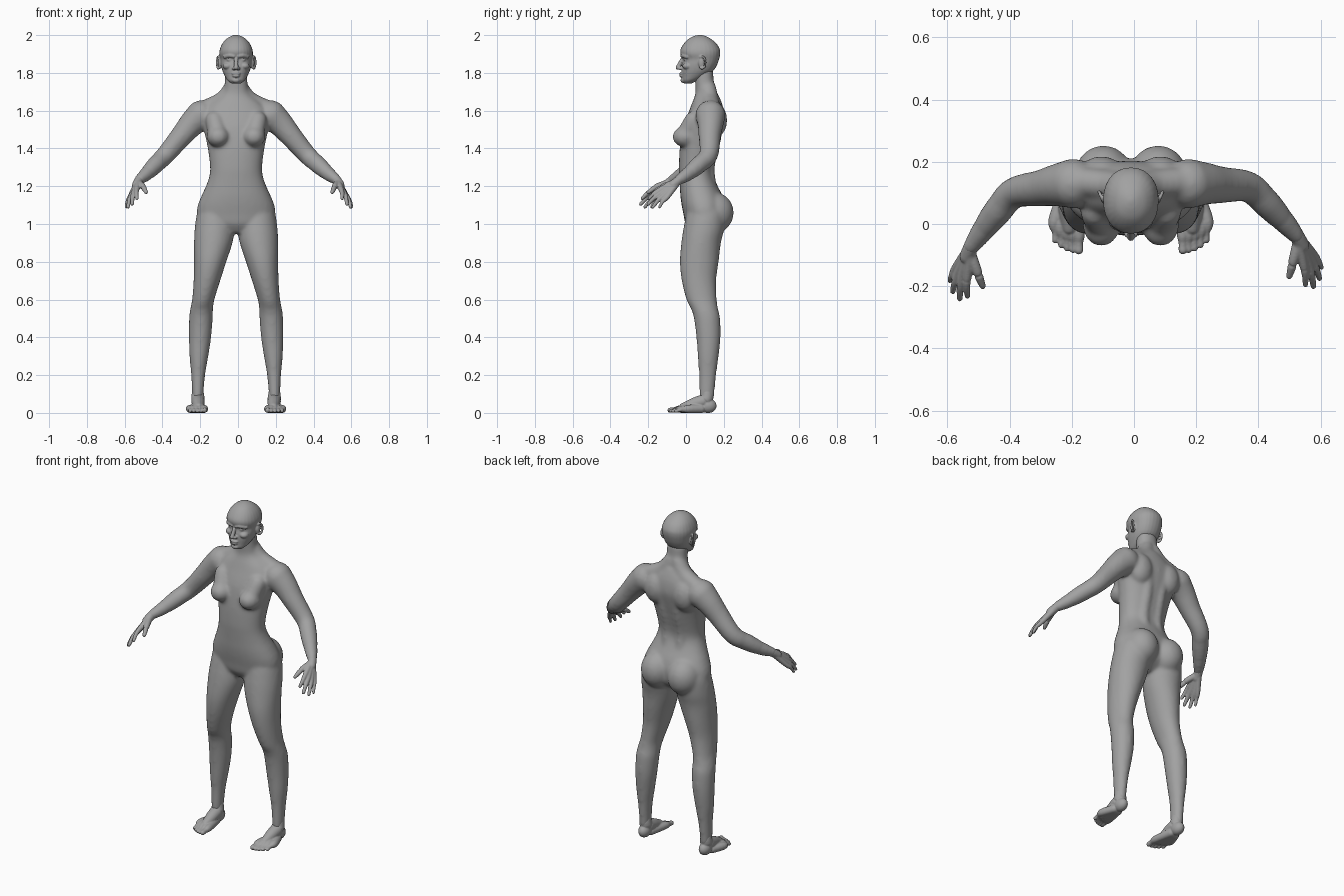
import bpy
import bmesh
from math import cos, sin, pi, radians
from mathutils import Matrix, Vector

if "Cube" in bpy.data.objects:
    bpy.data.objects.remove(bpy.data.objects["Cube"])

CENTRE = -0.01
SEGMENTS = 28

skin = bpy.data.materials.new("plain grey")
skin.use_nodes = True
GREY = (0.36, 0.36, 0.36, 1)
skin.diffuse_color = GREY
skin.node_tree.nodes["Principled BSDF"].inputs["Base Color"].default_value = GREY


def refine(rows, steps=4):
    """Smooth curve through rows of equal length."""
    rows = [Vector(row) for row in rows]
    padded = [rows[0]] + rows + [rows[-1]]
    result = []
    for a, b, c, d in zip(padded, padded[1:], padded[2:], padded[3:]):
        for k in range(steps):
            t = k / steps
            result.append(b + 0.5 * t * (c - a + t * (2 * a - 5 * b + 4 * c - d + t * (3 * (b - c) + d - a))))
    return result + [rows[-1]]


def skin_rings(bm, rings):
    """Close a stack of rings into a solid."""
    rings = [[bm.verts.new(point) for point in ring] for ring in rings]
    for low, high in zip(rings, rings[1:]):
        for i in range(len(low)):
            j = (i + 1) % len(low)
            bm.faces.new((low[i], low[j], high[j], high[i]))
    bm.faces.new(rings[0][::-1])
    bm.faces.new(rings[-1])


def loft(bm, rows, place, square=1.0):
    """Level ovals from rows of height, left, right, front and back."""
    rings = []
    for z, x0, x1, y0, y1 in refine(rows):
        ring = []
        for i in range(SEGMENTS):
            c, s = cos(2 * pi * i / SEGMENTS), sin(2 * pi * i / SEGMENTS)
            c, s = [abs(v) ** square * (1 if v > 0 else -1) for v in (c, s)]
            ring.append(place((x0 + x1 + (x1 - x0) * c) / 2, (y0 + y1 + (y1 - y0) * s) / 2, z))
        rings.append(ring)
    skin_rings(bm, rings)


def tube(bm, rows, place):
    """Round limb along rows of x, y, z and radius, with domed ends."""
    path = refine(rows)
    points = [Vector(row[:3]) for row in path]
    radii = [row[3] for row in path]
    first = (points[0] - points[1]).normalized()
    last = (points[-1] - points[-2]).normalized()
    head, tail = [], []
    for angle in (80, 50, 25):
        a = radians(angle)
        head.append((points[0] + first * radii[0] * sin(a), radii[0] * cos(a)))
        tail.insert(0, (points[-1] + last * radii[-1] * sin(a), radii[-1] * cos(a)))
    stations = head + list(zip(points, radii)) + tail
    rings = []
    for k, (point, radius) in enumerate(stations):
        along = stations[min(k + 1, len(stations) - 1)][0] - stations[max(k - 1, 0)][0]
        along.normalize()
        side = along.cross(Vector((0.3, 0.5, 0.8)) if abs(along.z) < 0.5 else Vector((1, 0.2, 0))).normalized()
        up = along.cross(side)
        rings.append([place(*(point + radius * (cos(a) * side + sin(a) * up)))
                      for a in [2 * pi * i / SEGMENTS for i in range(SEGMENTS)]])
    skin_rings(bm, rings)


def blob(bm, centre, radii, place):
    """Ellipsoid."""
    made = bmesh.ops.create_uvsphere(bm, u_segments=24, v_segments=16, radius=1)
    matrix = Matrix.Translation(centre) @ Matrix.Diagonal((*radii, 1))
    for vert in made["verts"]:
        vert.co = place(*(matrix @ vert.co))


def body_side(side):
    return lambda x, y, z: Vector((side * x + CENTRE, y, z))


def arm_side(side):
    """The left arm is swung back slightly at the shoulder."""
    pivot = Vector((0.19, 0.13, 0))
    swing = Matrix.Rotation(radians(6) if side > 0 else 0, 3, "Z")

    def place(x, y, z):
        p = swing @ (Vector((x, y, z)) - pivot) + pivot
        return Vector((side * p.x + CENTRE, p.y, p.z))
    return place


def fuse(name, bm, voxel, rounds, swell):
    """Melt overlapping solids into one smooth surface."""
    mesh = bpy.data.meshes.new(name)
    bm.to_mesh(mesh)
    bm.free()
    obj = bpy.data.objects.new(name, mesh)
    bpy.context.collection.objects.link(obj)
    remesh = obj.modifiers.new("melt", "REMESH")
    remesh.mode = "VOXEL"
    remesh.voxel_size = voxel
    relax = obj.modifiers.new("relax", "SMOOTH")
    relax.factor = 0.5
    relax.iterations = rounds
    puff = obj.modifiers.new("swell", "DISPLACE")
    puff.mid_level = 0
    puff.strength = swell
    bpy.ops.object.select_all(action="DESELECT")
    bpy.context.view_layer.objects.active = obj
    obj.select_set(True)
    for modifier in list(obj.modifiers):
        bpy.ops.object.modifier_apply(modifier=modifier.name)
    obj.data.materials.clear()
    obj.data.materials.append(skin)
    bpy.ops.object.shade_smooth()
    return obj


# Torso and neck: height, half width, front, back
middle = body_side(1)
body = bmesh.new()
torso = [(0.955, 0.07, 0.03, 0.13), (1, 0.18, 0, 0.19), (1.05, 0.205, -0.01, 0.205), (1.1, 0.2, -0.02, 0.205),
         (1.15, 0.18, -0.027, 0.19), (1.2, 0.157, -0.03, 0.165), (1.25, 0.14, -0.033, 0.145),
         (1.3, 0.135, -0.035, 0.142), (1.4, 0.147, -0.03, 0.165), (1.5, 0.168, -0.015, 0.19),
         (1.55, 0.175, 0, 0.2), (1.6, 0.165, 0.02, 0.197), (1.64, 0.13, 0.035, 0.187),
         (1.68, 0.08, 0.05, 0.17), (1.72, 0.06, 0.053, 0.148), (1.82, 0.055, 0.045, 0.14)]
loft(body, [(z, -w, w, f, b) for z, w, f, b in torso], middle, 0.9)

# Legs: height, inner, outer, front, back
leg = [(0.07, 0.18, 0.228, 0.075, 0.148), (0.1, 0.176, 0.23, 0.073, 0.148), (0.2, 0.167, 0.235, 0.072, 0.157),
       (0.3, 0.15, 0.244, 0.065, 0.17), (0.4, 0.135, 0.247, 0.058, 0.18), (0.5, 0.127, 0.246, 0.045, 0.178),
       (0.55, 0.125, 0.24, 0.03, 0.167), (0.6, 0.118, 0.23, 0.005, 0.16), (0.7, 0.087, 0.222, -0.02, 0.157),
       (0.8, 0.055, 0.22, -0.03, 0.17), (0.9, 0.022, 0.22, -0.022, 0.182), (0.98, 0.012, 0.216, -0.01, 0.2),
       (1.07, 0.02, 0.2, 0.01, 0.2), (1.12, 0.06, 0.16, 0.04, 0.15)]
arm = [(0.185, 0.13, 1.575, 0.078), (0.235, 0.125, 1.53, 0.066), (0.29, 0.115, 1.465, 0.056),
       (0.375, 0.1, 1.365, 0.047), (0.425, 0.045, 1.315, 0.044), (0.475, -0.02, 1.265, 0.035),
       (0.515, -0.075, 1.232, 0.024)]
for side in (-1, 1):
    place = body_side(side)
    loft(body, leg, place)
    tube(body, arm, arm_side(side))
    # Buttocks, shoulder blades, bust, back muscles and shoulder slope
    blob(body, (0.088, 0.15, 1.06), (0.092, 0.1, 0.105), place)
    blob(body, (0.095, 0.155, 1.55), (0.07, 0.06, 0.09), place)
    blob(body, (0.095, -0.003, 1.462), (0.057, 0.066, 0.053), place)
    tube(body, [(0.095, -0.002, 1.47, 0.048), (0.115, 0.04, 1.55, 0.045)], place)
    tube(body, [(0.045, 0.13, 1.2, 0.03), (0.045, 0.117, 1.3, 0.032),
                (0.045, 0.145, 1.42, 0.032), (0.05, 0.165, 1.52, 0.03)], place)
    tube(body, [(0.02, 0.115, 1.72, 0.042), (0.07, 0.125, 1.655, 0.045),
                (0.16, 0.135, 1.61, 0.045), (0.2, 0.13, 1.58, 0.05)], place)
fuse("body", body, 0.01, 9, 0.003)

# Head: height, half width, front, back
head = bmesh.new()
skull = [(1.745, 0.025, -0.008, 0.03), (1.76, 0.044, -0.018, 0.06), (1.78, 0.057, -0.02, 0.1),
         (1.81, 0.071, -0.022, 0.142), (1.84, 0.079, -0.02, 0.162), (1.872, 0.083, -0.014, 0.174),
         (1.9, 0.088, -0.028, 0.18), (1.925, 0.085, -0.028, 0.178), (1.955, 0.072, -0.01, 0.16),
         (1.98, 0.05, 0.015, 0.13), (1.994, 0.026, 0.043, 0.103), (2, 0.006, 0.068, 0.08)]
loft(head, [(z, -w, w, f, b) for z, w, f, b in skull], middle, 0.92)
tube(head, [(0, -0.02, 1.872, 0.009), (0, -0.043, 1.828, 0.011)], middle)
blob(head, (0, -0.022, 1.797), (0.024, 0.013, 0.006), middle)
blob(head, (0, -0.021, 1.784), (0.02, 0.013, 0.007), middle)
blob(head, (0, -0.012, 1.761), (0.022, 0.016, 0.014), middle)
for side in (-1, 1):
    place = body_side(side)
    blob(head, (0.012, -0.03, 1.824), (0.01, 0.013, 0.008), place)
    tube(head, [(0.012, -0.02, 1.888, 0.009), (0.035, -0.015, 1.892, 0.01), (0.06, 0.005, 1.885, 0.01)], place)
    blob(head, (0.034, 0.004, 1.869), (0.017, 0.016, 0.009), place)
    blob(head, (0.045, 0.008, 1.836), (0.025, 0.026, 0.018), place)
    # Ear with a raised rim
    rim = [(0.086 + 0.008 * (1 + sin(a)), 0.085 + 0.018 * sin(a), 1.855 + 0.032 * cos(a), 0.005)
           for a in [pi * k / 6 for k in range(-1, 8)]]
    tube(head, rim, place)
    blob(head, (0.085, 0.082, 1.853), (0.011, 0.016, 0.03), place)
fuse("head", head, 0.004, 3, 0.001)

# Hands: knuckle, tip and radius of each finger
fingers = [((0.525, -0.165, 1.187), (0.525, -0.232, 1.135), 0.0105),
           ((0.54, -0.165, 1.168), (0.55, -0.24, 1.105), 0.011),
           ((0.553, -0.155, 1.152), (0.572, -0.217, 1.09), 0.0105),
           ((0.563, -0.14, 1.142), (0.582, -0.183, 1.09), 0.009)]
for side, label in ((-1, "right"), (1, "left")):
    place = arm_side(side)
    hand = bmesh.new()
    wrist = (0.513, -0.072, 1.233)
    tube(hand, [(0.498, -0.052, 1.246, 0.024), (*wrist, 0.023), (0.527, -0.105, 1.207, 0.023)], place)
    for knuckle, tip, radius in fingers:
        bend = Vector(knuckle).lerp(Vector(tip), 0.5) + Vector((0.003, -0.003, 0.004))
        tube(hand, [(*Vector(wrist).lerp(Vector(knuckle), 0.2), 0.017), (*knuckle, radius + 0.003),
                    (*bend, radius), (*tip, radius * 0.75)], place)
    tube(hand, [(0.515, -0.1, 1.215, 0.018), (0.495, -0.15, 1.2, 0.015),
                (0.484, -0.18, 1.182, 0.012), (0.476, -0.2, 1.168, 0.009)], place)
    fuse(label + "_hand", hand, 0.004, 3, 0.001)

    # Feet: heel, instep and toes
    place = body_side(side)
    foot = bmesh.new()
    blob(foot, (0.202, 0.117, 0.037), (0.032, 0.044, 0.037), place)
    tube(foot, [(0.203, 0.112, 0.11, 0.03), (0.202, 0.105, 0.07, 0.035), (0.2, 0.05, 0.05, 0.032),
                (0.198, -0.01, 0.03, 0.024)], place)
    for k in range(5):
        x, y, r = 0.167 + 0.019 * k, -0.084 + 0.0025 * k * k - 0.002 * k, 0.013 if k == 0 else 0.0095
        tube(foot, [(0.19 + 0.007 * k, 0.08, 0.022, 0.022), (x + 0.002, y + 0.06, 0.021, 0.02),
                    (x, y + 0.025, 0.017, r), (x, y, r + 0.001, r)], place)
    fuse(label + "_foot", foot, 0.004, 3, 0.001)
